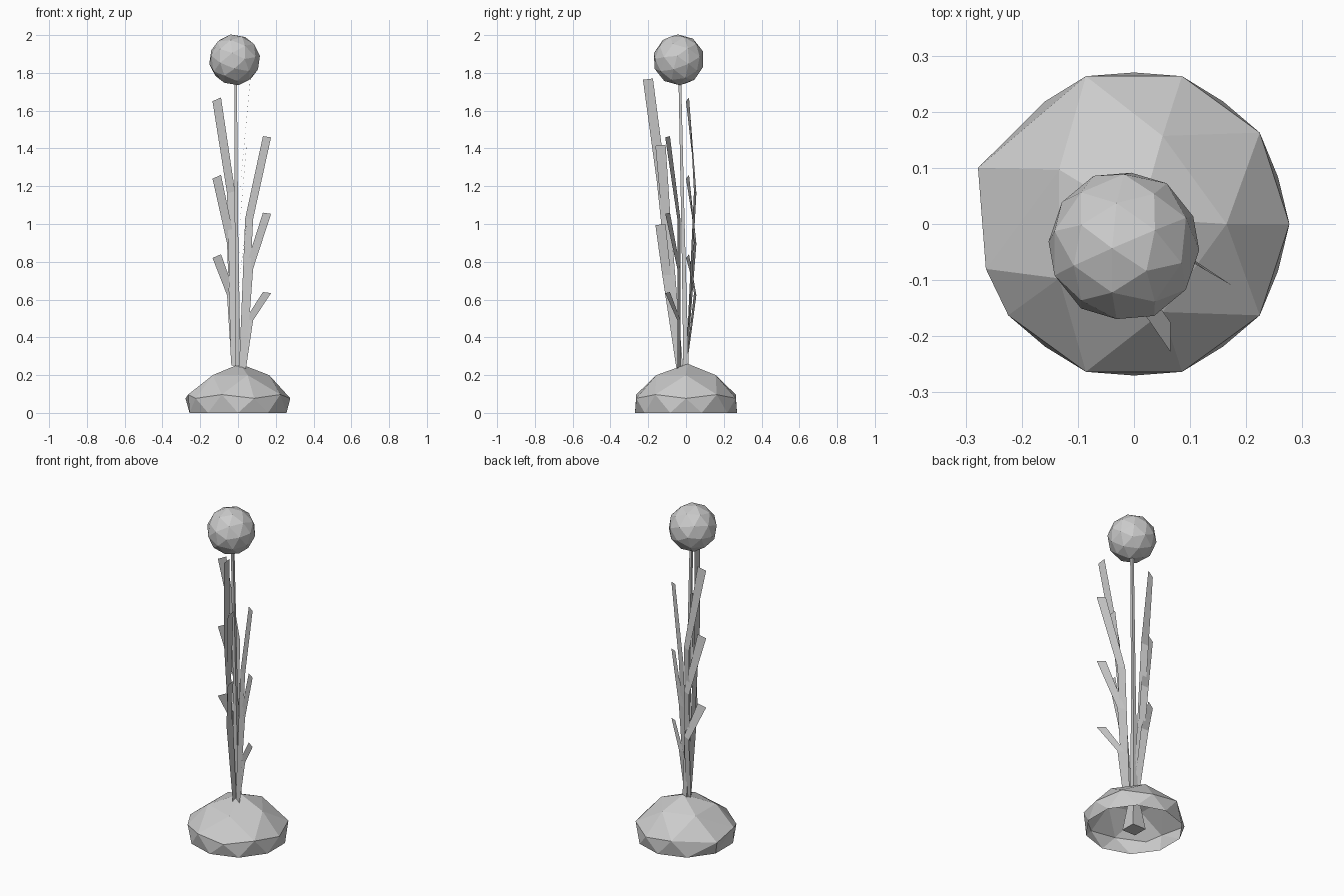
import bpy, bmesh, math
from mathutils import Matrix

if "Cube" in bpy.data.objects:
    bpy.data.objects.remove(bpy.data.objects["Cube"])


def make(name, bm):
    bmesh.ops.recalc_face_normals(bm, faces=bm.faces)
    me = bpy.data.meshes.new(name)
    bm.to_mesh(me)
    bm.free()
    ob = bpy.data.objects.new(name, me)
    bpy.context.collection.objects.link(ob)
    return ob


def ring(bm, n, r, z, start=0.0):
    return [bm.verts.new((r * math.cos(math.radians(start + 360 * i / n)),
                          r * math.sin(math.radians(start + 360 * i / n)), z))
            for i in range(n)]


# Faceted ground mound, open underneath
bm = bmesh.new()
apex = bm.verts.new((0.01, 0.01, 0.26))
a = ring(bm, 5, 0.165, 0.2)
b = ring(bm, 10, 0.277, 0.085)
c = ring(bm, 10, 0.27, 0.0, 18)
for i in range(5):
    j = (i + 1) % 5
    bm.faces.new((apex, a[i], a[j]))
    bm.faces.new((a[i], b[2 * i], b[2 * i + 1]))
    bm.faces.new((a[i], b[2 * i + 1], a[j]))
    bm.faces.new((a[j], b[2 * i + 1], b[(2 * i + 2) % 10]))
for i in range(10):
    j = (i + 1) % 10
    bm.faces.new((b[i], c[i], b[j]))
    bm.faces.new((b[j], c[i], c[j]))
for i in range(10):
    b[i].co.z += 0.012 if i % 2 else -0.008
b[4].co.x, b[4].co.y = -0.278, 0.1     # uneven corner at the left
b[5].co.x, b[5].co.y = -0.264, -0.08
make("mound", bm)

# Square stem with a flared foot
bm = bmesh.new()
sections = [(0, 0, 0.0, 0.045), (0, 0, 0.24, 0.014),
            (-0.008, -0.015, 0.95, 0.009), (-0.013, -0.033, 1.78, 0.007)]
prev = None
for x, y, z, h in sections:
    cur = [bm.verts.new((x + sx * h, y + sy * h, z))
           for sx, sy in ((-1, -1), (1, -1), (1, 1), (-1, 1))]
    if prev:
        for i in range(4):
            j = (i + 1) % 4
            bm.faces.new((prev[i], prev[j], cur[j], cur[i]))
    else:
        bm.faces.new(cur)
    prev = cur
bm.faces.new(prev)
make("stem", bm)

# Round flower head
bm = bmesh.new()
bmesh.ops.create_icosphere(
    bm, subdivisions=2, radius=0.136,
    matrix=Matrix.Translation((-0.018, -0.039, 1.869))
    @ Matrix.Rotation(0.35, 4, 'X') @ Matrix.Rotation(0.3, 4, 'Y'))
make("flower_head", bm)


# Bent flat leaves: pairs of edge points at bottom, bend and tip
def leaf(name, low, mid, tip, z0, z1, z2, slant):
    bm = bmesh.new()
    rows = []
    for (p, q), z, s in ((low, z0, 0), (mid, z1, slant / 2), (tip, z2, slant)):
        rows.append((bm.verts.new((*p, z - s)), bm.verts.new((*q, z))))
    for (p, q), (r, s) in zip(rows, rows[1:]):
        bm.faces.new((p, q, s, r))
    make(name, bm)


families = {
    "left_leaf": (((-0.035, 0.005), (0.0, 0.0)),
                  ((-0.058, 0.055), (-0.016, 0.042)),
                  ((-0.135, 0.0), (-0.09, 0.016)), 0.25, (1.67, 1.26, 0.84), 0.02),
    "right_leaf": (((0.04, -0.045), (0.005, -0.03)),
                   ((0.08, -0.046), (0.038, -0.03)),
                   ((0.175, -0.11), (0.132, -0.085)), 0.22, (1.465, 1.06, 0.64), 0.006),
    "front_leaf": (((0.0, -0.05), (0.0, -0.015)),
                   ((0.015, -0.155), (0.015, -0.105)),
                   ((0.065, -0.228), (0.065, -0.175)), 0.23, (1.77,), 0.006),
    "short_front_leaf": (((0.0, -0.05), (0.0, -0.015)),
                         ((0.01, -0.125), (0.01, -0.08)),
                         ((0.045, -0.162), (0.045, -0.108)), 0.23, (1.42, 1.0), 0.006),
}
for name, (low, mid, tip, z0, tops, slant) in families.items():
    for k, top in enumerate(tops):
        leaf(f"{name}_{k + 1}", low, mid, tip, z0,
             z0 + (top - z0) * 0.65, top, slant)
